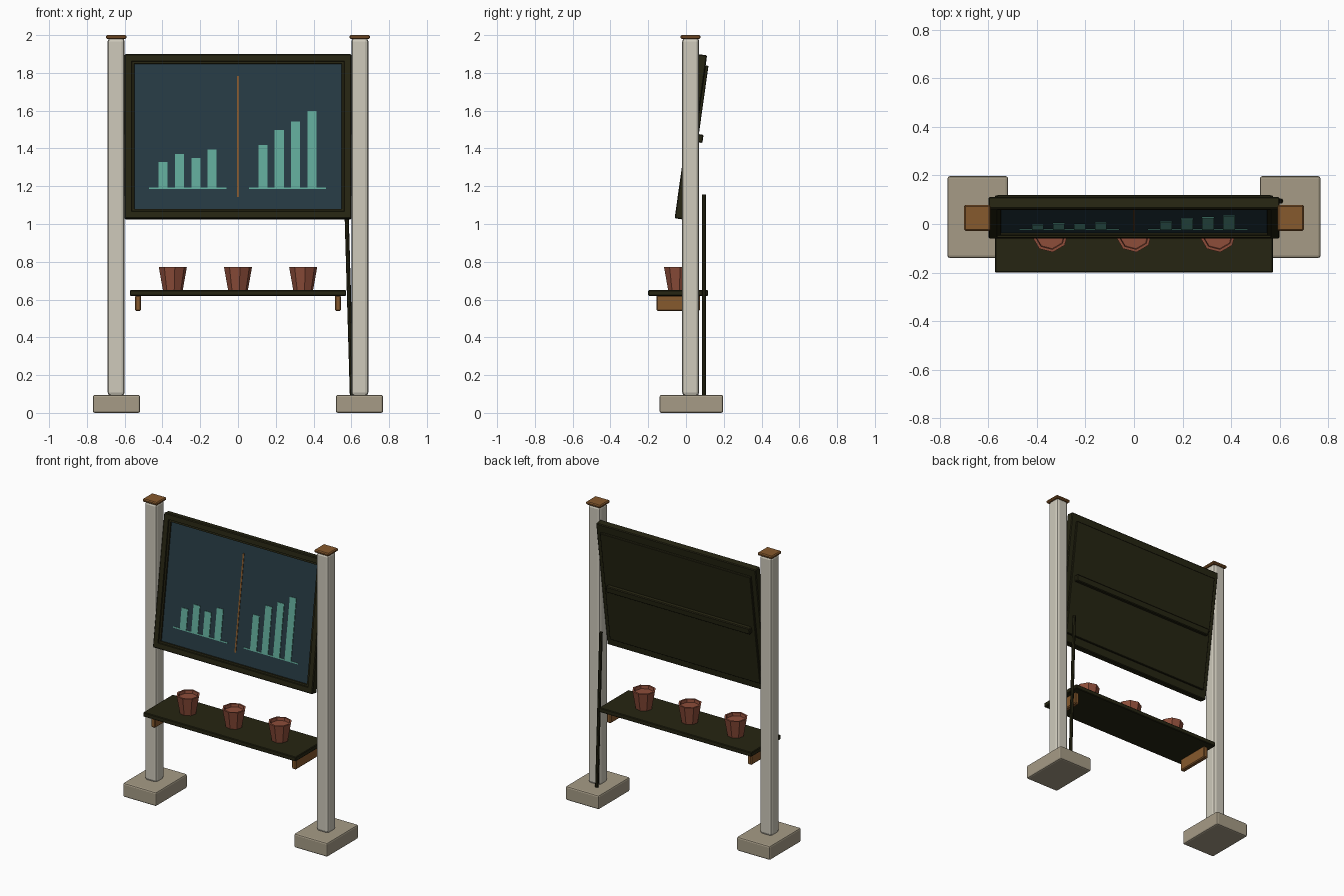
import bpy, bmesh, math
from mathutils import Matrix, Vector

if "Cube" in bpy.data.objects:
    bpy.data.objects.remove(bpy.data.objects["Cube"])


def material(name, rgb):
    m = bpy.data.materials.new(name)
    m.diffuse_color = (*rgb, 1)
    m.use_nodes = True
    m.node_tree.nodes["Principled BSDF"].inputs["Base Color"].default_value = m.diffuse_color
    return m


POST = material("pale_post", (0.62, 0.59, 0.50))
STONE = material("stone", (0.38, 0.33, 0.24))
WOOD = material("warm_wood", (0.24, 0.10, 0.026))
DARK = material("dark_olive", (0.019, 0.018, 0.006))
SCREEN = material("slate_blue", (0.019, 0.042, 0.056))
TEAL = material("teal", (0.12, 0.40, 0.32))
CLAY = material("terracotta", (0.27, 0.075, 0.042))


def finish(name, bm, mats, matrix=Matrix()):
    bm.transform(matrix)
    me = bpy.data.meshes.new(name)
    bm.to_mesh(me)
    bm.free()
    ob = bpy.data.objects.new(name, me)
    for m in mats:
        me.materials.append(m)
    bpy.context.collection.objects.link(ob)
    return ob


def box_mesh(x, y, z):
    """Box from three (low, high) ranges."""
    bm = bmesh.new()
    bmesh.ops.create_cube(bm, size=1)
    size = [r[1] - r[0] for r in (x, y, z)]
    mid = [(r[1] + r[0]) / 2 for r in (x, y, z)]
    bm.transform(Matrix.Translation(mid) @ Matrix.Diagonal((*size, 1)))
    return bm


def box(name, x, y, z, mat, bevel=0, segments=1, matrix=Matrix()):
    bm = box_mesh(x, y, z)
    if bevel:
        bmesh.ops.bevel(bm, geom=bm.edges[:], offset=bevel, segments=segments,
                        profile=0.5, affect='EDGES')
    return finish(name, bm, [mat], matrix)


# Feet, posts, caps and shelf brackets, mirrored left and right
for side, s in (("left", -1), ("right", 1)):
    def span(a, b):
        return tuple(sorted((s * a, s * b)))
    box(f"{side}_foot", span(0.518, 0.768), (-0.14, 0.197), (0, 0.095), STONE, 0.01, 2)
    box(f"{side}_post", span(0.60, 0.69), (-0.02, 0.07), (0.09, 1.985), POST, 0.018, 2)
    box(f"{side}_cap", span(0.59, 0.70), (-0.028, 0.078), (1.98, 2.0), WOOD, 0.006)
    box(f"{side}_bracket", span(0.513, 0.545), (-0.157, 0.075), (0.54, 0.622), WOOD, 0.006)

# Shelf
box("shelf", (-0.573, 0.573), (-0.20, 0.117), (0.62, 0.65), DARK, 0.004)

# Display case, leaning back: local z runs up the panel, local y runs to its back
TILT = math.radians(8)
LEAN = Matrix.Translation((0, 0.001, 1.465)) @ Matrix.Rotation(-TILT, 4, 'X')
bm = box_mesh((-0.60, 0.60), (0, 0.05), (-0.439, 0.439))
bmesh.ops.bevel(bm, geom=bm.edges[:], offset=0.005, segments=1, affect='EDGES')
front = min(bm.faces, key=lambda f: f.calc_center_median().y)
for thickness, depth in ((0.045, 0), (0.003, -0.008), (0.016, 0), (0.002, -0.008)):
    bmesh.ops.inset_region(bm, faces=[front], thickness=thickness, depth=depth)
front.material_index = 1
finish("display_case", bm, [DARK, SCREEN], LEAN)
box("back_panel", (-0.565, 0.565), (0.048, 0.065), (-0.385, 0.385), DARK, 0.003, 1, LEAN)
box("back_batten", (-0.54, 0.54), (0.06, 0.09), (-0.024, 0.020), DARK, 0.005, 1, LEAN)


# Chart plates on the screen, given by their front-view heights
def plate(name, x, z0, z1, mat, y=0.013):
    z = tuple((h - 1.465) / math.cos(TILT) for h in (z0, z1))
    box(name, x, (y, 0.0175), z, mat, matrix=LEAN)


plate("screen_divider", (-0.005, 0.005), 1.145, 1.785, WOOD)
charts = {"left": (-0.396, (1.33, 1.373, 1.352, 1.395)),
          "right": (0.132, (1.42, 1.50, 1.543, 1.60))}
for side, (x0, tops) in charts.items():
    plate(f"{side}_chart_base", (x0 - 0.075, x0 + 0.335), 1.187, 1.195, TEAL)
    for i, top in enumerate(tops):
        x = x0 + i * 0.0863
        plate(f"{side}_chart_bar_{i + 1}", (x - 0.024, x + 0.024), 1.195, top, TEAL, 0.012)

# Eight-sided pots with a recessed top
for i, x in enumerate((-0.345, 0, 0.345)):
    bm = bmesh.new()
    bmesh.ops.create_cone(bm, cap_ends=True, segments=8, radius1=0.053,
                          radius2=0.075, depth=0.122)
    top = max(bm.faces, key=lambda f: f.calc_center_median().z)
    bmesh.ops.inset_region(bm, faces=[top], thickness=0.012, depth=0)
    bmesh.ops.inset_region(bm, faces=[top], thickness=0.003, depth=-0.02)
    finish(f"pot_{i + 1}", bm, [CLAY],
           Matrix.Translation((x, -0.042, 0.711)) @ Matrix.Rotation(math.radians(8), 4, 'Z'))

# Cable conduit behind the right post
a, b = Vector((0.603, 0.095, 0.09)), Vector((0.572, 0.095, 1.155))
bm = bmesh.new()
bmesh.ops.create_cone(bm, cap_ends=True, segments=8, radius1=0.011,
                      radius2=0.011, depth=(b - a).length)
finish("cable_conduit", bm, [DARK], Matrix.Translation((a + b) / 2)
       @ (b - a).to_track_quat('Z', 'Y').to_matrix().to_4x4())
